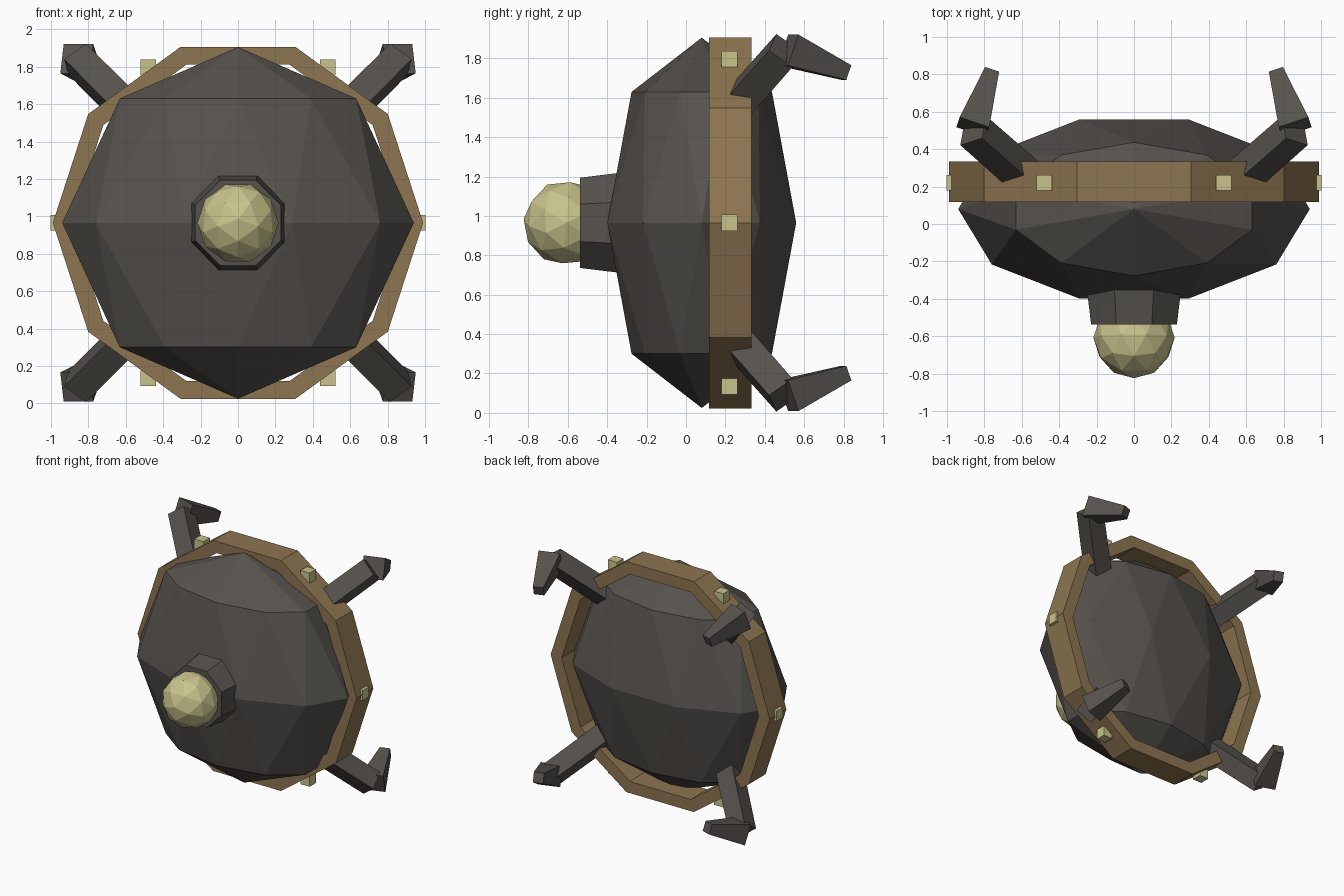
import bpy, bmesh, math
from mathutils import Vector, Matrix

if "Cube" in bpy.data.objects:
    bpy.data.objects.remove(bpy.data.objects["Cube"])

CZ = 0.965  # height of the centre axis


def material(name, rgb):
    m = bpy.data.materials.new(name)
    m.diffuse_color = (*rgb, 1)
    m.use_nodes = True
    m.node_tree.nodes["Principled BSDF"].inputs["Base Color"].default_value = m.diffuse_color
    return m


DARK = material("dark grey", (0.093, 0.084, 0.075))
BRONZE = material("bronze", (0.27, 0.178, 0.082))
YELLOW = material("pale yellow", (0.578, 0.546, 0.262))


def finish(name, bm, mat):
    bmesh.ops.recalc_face_normals(bm, faces=bm.faces[:])
    me = bpy.data.meshes.new(name)
    bm.to_mesh(me)
    bm.free()
    me.materials.append(mat)
    ob = bpy.data.objects.new(name, me)
    bpy.context.collection.objects.link(ob)
    return ob


def strut(name, a, b, r1, r2, mat, sides=4, roll=0.0):
    """Tapered prism from a to b; roll turns its cross-section."""
    a, b = Vector(a), Vector(b)
    d = b - a
    bm = bmesh.new()
    mtx = (Matrix.Translation((a + b) / 2)
           @ d.to_track_quat('Z', 'Y').to_matrix().to_4x4()
           @ Matrix.Rotation(roll, 4, 'Z'))
    bmesh.ops.create_cone(bm, cap_ends=True, segments=sides, radius1=r1,
                          radius2=r2, depth=d.length, matrix=mtx)
    return finish(name, bm, mat)


# Body: flattened ball of staggered ten-sided rings
bm = bmesh.new()
for lat, offset in ((-45, 18), (0, 0), (45, 18)):
    la = math.radians(lat)
    for k in range(10):
        a = math.radians(offset + 36 * k)
        bm.verts.new((0.94 * math.cos(la) * math.cos(a),
                      0.08 + 0.504 * math.cos(la) * math.sin(a),
                      CZ + 0.94 * math.sin(la)))
for s in (-1, 1):
    bm.verts.new((0, 0.08, CZ + 0.94 * s))
bmesh.ops.convex_hull(bm, input=bm.verts[:])
finish("body", bm, DARK)

# Ten-sided band around the body
bm = bmesh.new()
loops = []
for r, y in ((0.99, 0.118), (0.99, 0.333), (0.89, 0.333), (0.89, 0.118)):
    loops.append([bm.verts.new((r * math.cos(math.radians(36 * k)), y,
                                CZ + r * math.sin(math.radians(36 * k))))
                  for k in range(10)])
for i in range(4):
    p, q = loops[i], loops[(i + 1) % 4]
    for k in range(10):
        n = (k + 1) % 10
        bm.faces.new((p[k], p[n], q[n], q[k]))
finish("band", bm, BRONZE)

# Six square studs on the band
for k in range(6):
    a = math.radians(60 * k)
    bm = bmesh.new()
    pos = Vector((0.96 * math.cos(a), 0.221, CZ + 0.96 * math.sin(a)))
    bmesh.ops.create_cube(bm, size=0.083, matrix=Matrix.Translation(pos))
    finish(f"stud_{k + 1}", bm, YELLOW)

# Front socket and lens
strut("lens_socket", (0, -0.31, CZ), (0, -0.538, CZ), 0.278, 0.248, DARK,
      sides=8, roll=math.radians(22.5))
bm = bmesh.new()
mtx = (Matrix.Translation((0, -0.608, CZ)) @ Matrix.Rotation(math.pi / 2, 4, 'Z')
       @ Matrix.Rotation(math.radians(31.717), 4, 'Y'))
bmesh.ops.create_icosphere(bm, subdivisions=2, radius=0.217, matrix=mtx)
finish("lens", bm, YELLOW)

# Four legs with bent claws
for sx, side in ((-1, "left"), (1, "right")):
    for sz, level in ((-1, "lower"), (1, "upper")):
        def P(x, y, z):
            return (sx * x, y, CZ + sz * z)
        strut(f"{level}_{side}_leg", P(0.53, 0.21, 0.545), P(0.86, 0.50, 0.875),
              0.107, 0.104, DARK)
        strut(f"{level}_{side}_claw", P(0.862, 0.518, 0.877), P(0.763, 0.814, 0.763),
              0.118, 0.056, DARK, roll=math.pi / 4)
